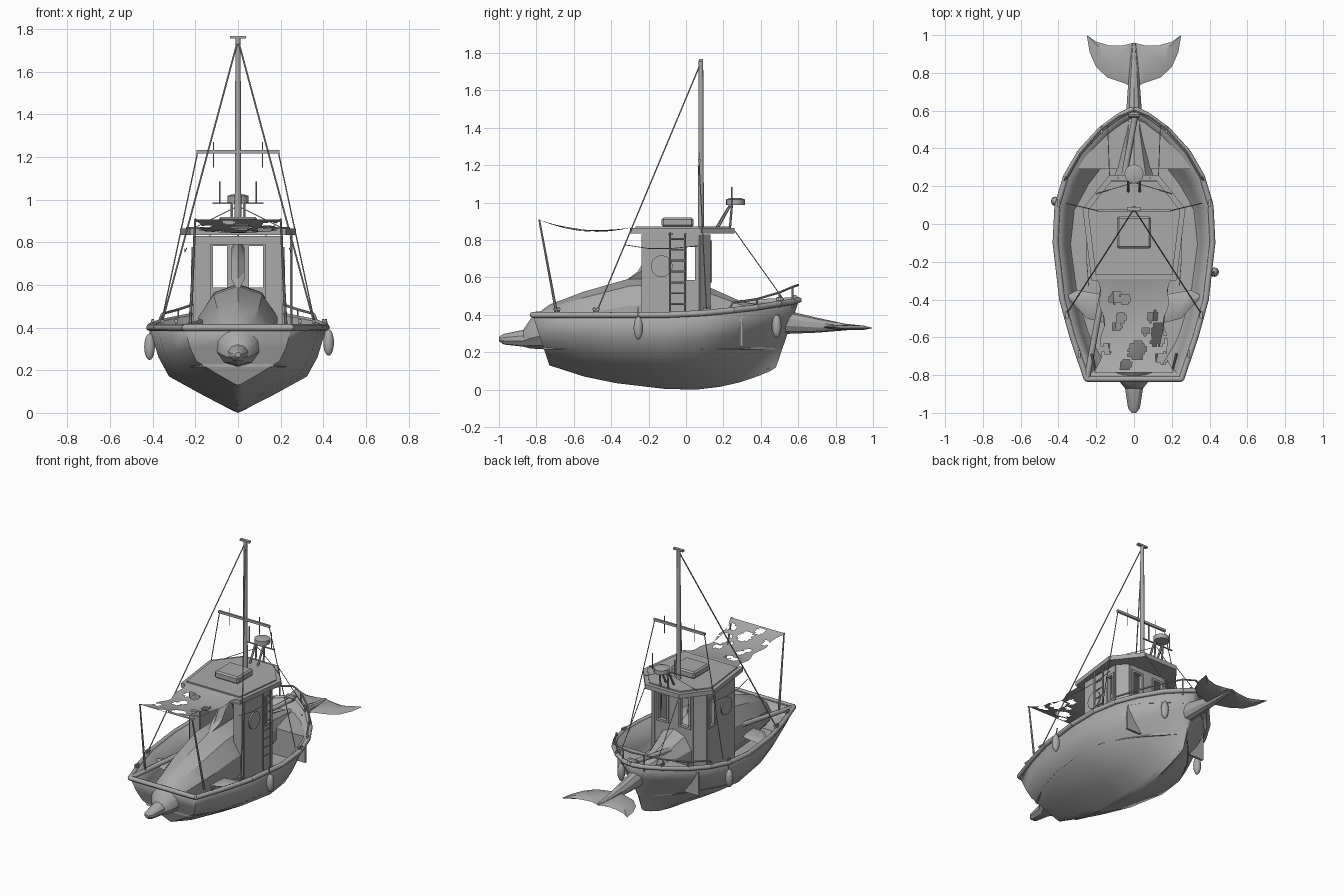
import bpy, bmesh, math, random
from mathutils import Vector, Matrix

if "Cube" in bpy.data.objects:
    bpy.data.objects.remove(bpy.data.objects["Cube"])
random.seed(4)

grey = bpy.data.materials.new("weathered_grey")
grey.use_nodes = True
grey.diffuse_color = (0.4, 0.4, 0.4, 1)
grey.node_tree.nodes["Principled BSDF"].inputs["Base Color"].default_value = (0.4, 0.4, 0.4, 1)


def finish(name, bm, angle=None):
    bmesh.ops.recalc_face_normals(bm, faces=bm.faces)
    me = bpy.data.meshes.new(name)
    bm.to_mesh(me)
    bm.free()
    me.materials.append(grey)
    ob = bpy.data.objects.new(name, me)
    bpy.context.collection.objects.link(ob)
    if angle:
        bpy.ops.object.select_all(action='DESELECT')
        ob.select_set(True)
        bpy.context.view_layer.objects.active = ob
        bpy.ops.object.shade_smooth_by_angle(angle=math.radians(angle))
    return ob


def add_box(bm, center, size, turn=0):
    m = Matrix.Translation(center) @ Matrix.Rotation(turn, 4, 'Z') @ Matrix.Diagonal((*size, 1))
    bmesh.ops.create_cube(bm, size=1, matrix=m)


def add_rod(bm, a, b, r=0.004, sides=6, r2=None):
    a, b = Vector(a), Vector(b)
    d = b - a
    m = Matrix.Translation((a + b) / 2) @ d.to_track_quat('Z', 'Y').to_matrix().to_4x4()
    bmesh.ops.create_cone(bm, cap_ends=True, segments=sides, radius1=r,
                          radius2=r if r2 is None else r2, depth=d.length, matrix=m)


def add_path(bm, pts, r=0.004, sides=6):
    for a, b in zip(pts, pts[1:]):
        add_rod(bm, a, b, r, sides)


def add_loft(bm, rings, closed=True):
    vs = [[bm.verts.new(p) for p in ring] for ring in rings]
    n = len(vs[0])
    for a, b in zip(vs, vs[1:]):
        for j in range(n if closed else n - 1):
            k = (j + 1) % n
            bm.faces.new((a[j], a[k], b[k], b[j]))
    return vs


def prism(name, outline, z0, z1, angle=None):
    bm = bmesh.new()
    rings = add_loft(bm, [[(x, y, z) for x, y in outline] for z in (z0, z1)])
    for ring in rings:
        bm.faces.new(ring)
    return finish(name, bm, angle)


def fin(name, outline, thick, axis):
    """Thin-edged fin: sharp outline, bulged middle along the axis."""
    bm = bmesh.new()
    pts = [Vector(p) for p in outline]
    mid = sum(pts, Vector()) / len(pts)
    off = Vector(axis) * thick
    inner = [mid.lerp(p, 0.55) for p in pts]
    rings = add_loft(bm, [[p + off for p in inner], pts, [p - off for p in inner]])
    bm.faces.new(rings[0])
    bm.faces.new(rings[2])
    return finish(name, bm, 30)


# Hull stations: sheer y, half beam, sheer height, keel height
stations = [(-.82, .25, .40, .13), (-.6, .325, .40, .07), (-.4, .38, .40, .035), (-.1, .415, .40, .005),
            (.1, .405, .41, 0), (.25, .36, .425, .015), (.38, .285, .44, .04),
            (.5, .175, .46, .075), (.57, .08, .47, .10), (.605, .012, .48, .12)]
mid_section = [(0, 0), (.08, .03), (.4, .2), (.78, .42), (.9, .65), (1, 1)]
bow_section = [(.02, 0), (.12, .1), (.3, .28), (.52, .5), (.75, .72), (1, 1)]


def section(st):
    y, b, zs, zk = st
    t = min(1, max(0, (y - .05) / .5))
    keel_y = -.73 + (y + .82) * .85
    out = []
    for (w0, h0), (w1, h1) in zip(mid_section, bow_section):
        w, h = w0 + (w1 - w0) * t, h0 + (h1 - h0) * t
        out.append(Vector((b * w, keel_y + (y - keel_y) * h, zk + (zs - zk) * h)))
    return out


def flip(p):
    return Vector((-p[0], p[1], p[2]))


bm = bmesh.new()
rings = []
for st in stations:
    s = section(st)
    rings.append([flip(p) for p in reversed(s)] + s)
rows = add_loft(bm, rings, closed=False)
bm.faces.new(rows[0])
bm.faces.new(rows[-1])
bmesh.ops.remove_doubles(bm, verts=bm.verts, dist=0.0005)
hull = finish("hull", bm, 38)
mod = hull.modifiers.new("planking", 'SOLIDIFY')
mod.thickness, mod.offset = 0.018, -1


# Decks follow the hull section at their height
def deck(name, z, sts):
    side = []
    for st in sts:
        s = section(st)
        for a, b in zip(s, s[1:]):
            if a.z <= z <= b.z:
                side.append(a.lerp(b, (z - a.z) / (b.z - a.z)))
    outline = [(p.x - .008, p.y) for p in side]
    prism(name, outline + [(-x, y) for x, y in reversed(outline)], z - .015, z)


deck("main_deck", .23, stations[:-1])
front = (.31, .33, .435, .03)
deck("foredeck", .41, [front] + stations[6:-1])
prism("foredeck_step", [(-.31, .29), (.31, .29), (.31, .305), (-.31, .305)], .23, .41)

# Rounded rail along the sheer and the transom
bm = bmesh.new()
sheer = [Vector((st[1], st[0], st[2])) for st in stations]
loop = [flip(p) for p in reversed(sheer)] + sheer + [flip(sheer[0])]
add_path(bm, loop, .016, 8)
for p in loop:
    bmesh.ops.create_icosphere(bm, subdivisions=1, radius=.016, matrix=Matrix.Translation(p))
finish("gunwale_rail", bm, 50)

# Dolphin body: y, centre z, half width, half height
body = [(-1, .272, .012, .012), (-.975, .27, .033, .028), (-.87, .275, .05, .045), (-.83, .3, .085, .08),
        (-.73, .335, .125, .12), (-.55, .355, .165, .168), (-.3, .385, .195, .21), (-.05, .395, .19, .21),
        (.13, .38, .14, .165), (.3, .37, .095, .1), (.5, .365, .05, .068),
        (.7, .345, .036, .04), (.85, .335, .022, .018), (.955, .335, .01, .007)]
bm = bmesh.new()
rings = add_loft(bm, [[(rx * math.sin(a), y, z + rz * math.cos(a))
                       for a in [math.tau * k / 10 for k in range(10)]] for y, z, rx, rz in body])
bm.faces.new(rings[0])
bm.faces.new(rings[-1])
finish("dolphin_body", bm, 30)
fin("dorsal_fin", [(0, y, z) for y, z in [(-.34, .57), (-.26, .63), (-.21, .71), (-.13, .82), (-.07, .84),
                                          (-.08, .74), (-.05, .66), (0, .57)]], .03, (1, 0, 0))
for s, side in ((1, "left"), (-1, "right")):
    fin(side + "_fluke", [(s * x, y, z) for x, y, z in [
        (0, .72, .335), (.05, .745, .335), (.14, .775, .335), (.2, .83, .33), (.235, .91, .33),
        (.25, 1, .33), (.2, .965, .33), (.13, .945, .33), (.06, .945, .335), (0, .96, .335)]], .012, (0, 0, 1))
    fin(side + "_flipper", [(s * x, y, z) for x, y, z in [
        (.13, -.53, .34), (.25, -.5, .35), (.36, -.38, .34), (.3, -.35, .34), (.13, -.38, .34)]], .015, (0, 0, 1))


# Cabin walls: strips around window openings given along each wall
def wall(bm, a, b, holes, z0=.23, z1=.83, thick=.014):
    a, b = Vector((*a, 0)), Vector((*b, 0))
    d = (b - a).normalized()
    turn = math.atan2(d.y, d.x)

    def strip(u0, u1, lo, hi, t=thick):
        c = a + d * ((u0 + u1) / 2)
        add_box(bm, (c.x, c.y, (lo + hi) / 2), (u1 - u0, t, hi - lo), turn)

    u = 0
    for u0, u1, lo, hi in holes:
        strip(u, u0, z0, z1)
        strip(u0, u1, z0, lo)
        strip(u0, u1, hi, z1)
        for e in (u0, u1):
            strip(e - .007, e + .007, lo - .007, hi + .007, thick + .014)
        for e in (lo, hi):
            strip(u0, u1, e - .007, e + .007, thick + .014)
        u = u1
    strip(u, (b - a).length, z0, z1)


bm = bmesh.new()
wall(bm, (-.145, .125), (.145, .125), [(.02, .1, .58, .79), (.19, .27, .58, .79)])
for s in (-1, 1):
    wall(bm, (s * .205, -.23), (s * .205, .07), [(.225, .285, .58, .77)])
    wall(bm, (s * .205, .07), (s * .145, .125), [])
    wall(bm, (s * .205, -.23), (s * .13, -.23), [])
add_box(bm, (0, -.23, .81), (.27, .014, .04))
finish("cabin_walls", bm)

bm = bmesh.new()
for s in (-1, 1):
    m = Matrix.Translation((s * .212, -.13, .66)) @ Matrix.Rotation(math.pi / 2, 4, 'Y')
    bmesh.ops.create_cone(bm, cap_ends=True, segments=24, radius1=.058, radius2=.058, depth=.018, matrix=m)
finish("portholes", bm, 40)

roof = [(-.225, -.3), (.225, -.3), (.272, .08), (.13, .26), (-.13, .26), (-.272, .08)]
prism("cabin_roof", roof, .835, .865)
prism("roof_crown", [(x * .9, y * .9) for x, y in roof], .865, .873)
hatch = prism("roof_hatch", [(-.09, -.13), (.09, -.13), (.09, .04), (-.09, .04)], .87, .92)
mod = hatch.modifiers.new("soft_edge", 'BEVEL')
mod.width = .01

# Mast, crosstree and its aerials
bm = bmesh.new()
add_rod(bm, (0, .08, .86), (0, .08, 1.76), .016, 12, .012)
add_box(bm, (0, .08, 1.762), (.075, .02, .012))
add_box(bm, (0, .07, 1.225), (.39, .014, .016))
for x in (-.115, .115):
    add_rod(bm, (x, .07, 1.15), (x, .07, 1.27), .002)
finish("mast", bm, 40)

# Radar stand, dish and aerial bar
bm = bmesh.new()
for x in (-.03, .03):
    add_rod(bm, (x, .17, .865), (x, .235, .985), .007)
    add_rod(bm, (x, .235, .865), (x, .245, .985), .006)
add_box(bm, (0, .23, .983), (.24, .008, .006))
for x in (-.085, .085):
    add_rod(bm, (x, .245, .98), (x, .245, 1.085), .004)
add_rod(bm, (0, .265, .988), (0, .265, 1.018), .05, 20)
add_rod(bm, (0, .265, 1.018), (0, .265, 1.024), .05, 20, .03)
finish("radar", bm, 40)

# Rigging, stern poles, rails and deck fittings, mirrored left and right
rig, poles, rails, cleats = [bmesh.new() for _ in range(4)]
rail_path = [(.37, .23, .43), (.355, .25, .465), (.28, .38, .485), (.175, .5, .52), (.08, .57, .55), (0, .6, .56)]
for s in (-1, 1):
    def side(p):
        return (s * p[0], p[1], p[2])
    add_rod(rig, (0, .08, 1.75), side((.36, -.48, .41)), .004)
    add_rod(rig, side((.19, .07, 1.22)), side((.36, .11, .42)), .003)
    add_rod(rig, (0, .22, .97), side((.2, .16, .87)), .002)
    add_rod(rig, side((.13, .26, .85)), side((.14, .53, .47)), .0025)
    sag = [(.24, -.33, .775), (.25, -.2, .755), (.25, -.08, .755), (.25, .07, .77)]
    add_path(rig, [side(p) for p in sag], .002)
    add_rod(poles, side((.225, -.69, .4)), side((.2, -.785, .91)), .008, 8, .005)
    add_path(rails, [side(p) for p in rail_path], .006)
    for p in rail_path[2:5]:
        add_rod(rails, side(p), side((p[0], p[1], .44)), .005)
    for x, y, z in [(.355, -.48, .42), (.29, -.69, .42), (.40, .11, .42), (.17, .5, .475)]:
        add_box(cleats, side((x, y, z + .01)), (.014, .04, .01))
        for dy in (-.01, .01):
            add_rod(cleats, side((x, y + dy, z - .02)), side((x, y + dy, z + .02)), .006)
add_rod(cleats, (-.03, .58, .49), (.03, .58, .49), .018, 10)
finish("rigging", rig)
finish("stern_poles", poles, 40)
finish("bow_rail", rails, 50)
finish("cleats", cleats)

# Ladder on the left cabin wall
bm = bmesh.new()
for y in (-.085, -.005):
    add_rod(bm, (.25, y, .3), (.25, y, .84), .006)
for k in range(8):
    add_rod(bm, (.25, -.085, .4 + k * .058), (.25, -.005, .4 + k * .058), .005)
finish("ladder", bm)

# Hanging fenders
bm = bmesh.new()
for x, y, z in [(.425, -.255, .33), (.155, .485, .34), (-.415, .12, .31)]:
    bmesh.ops.create_uvsphere(bm, u_segments=12, v_segments=10, radius=1, matrix=Matrix.Translation(
        (x, y, z)) @ Matrix.Diagonal((.025, .025, .062, 1)))
    add_rod(bm, (x, y, z + .05), (x * .97, y, z + .11), .004)
finish("fenders", bm, 60)

# Torn awning between the roof and the stern poles
bm = bmesh.new()
bmesh.ops.create_grid(bm, x_segments=32, y_segments=36, size=.5)
for v in bm.verts:
    t = .5 - v.co.y
    edge = .01 * math.sin(t * 17) if abs(v.co.x) > .49 else 0
    x = v.co.x * (.4 - 2 * edge - .07 * math.sin(math.pi * t))
    v.co = (x, -.29 - .495 * t, .868 - .085 * t + .125 * t * t - .01 * math.cos(x * 9) * math.sin(math.pi * t))
holes = [(-.1, -.39, .035), (-.05, -.4, .03), (-.07, -.5, .03), (-.09, -.54, .025), (.1, -.49, .03), (.13, -.6, .045),
         (.13, -.55, .03), (.02, -.67, .05), (-.15, -.66, .03), (.15, -.71, .035), (.06, -.57, .02), (-.04, -.745, .03)]
torn = [f for f in bm.faces if any((f.calc_center_median().xy - Vector((x, y))).length
                                   < r * random.uniform(.75, 1.15) for x, y, r in holes)]
bmesh.ops.delete(bm, geom=torn, context='FACES')
finish("torn_awning", bm, 40)
